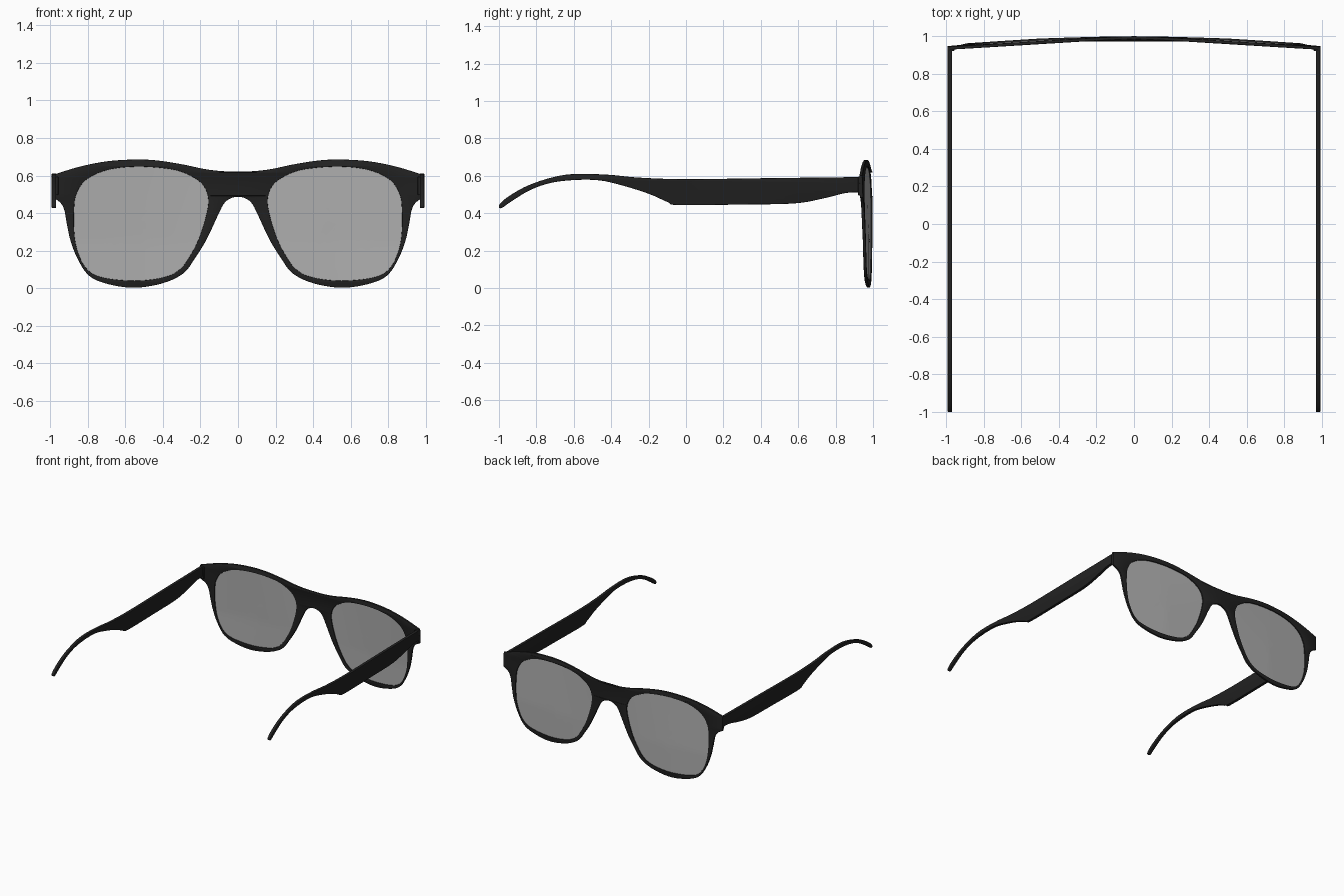
import bpy, bmesh
from mathutils import Vector

if "Cube" in bpy.data.objects:
    bpy.data.objects.remove(bpy.data.objects["Cube"])


def material(name, rgba):
    m = bpy.data.materials.new(name)
    m.diffuse_color = rgba
    m.use_nodes = True
    m.node_tree.nodes["Principled BSDF"].inputs["Base Color"].default_value = m.diffuse_color
    return m


BLACK = material("black_plastic", (0.016, 0.016, 0.016, 1))
TINT = material("tinted_lens", (0.43, 0.43, 0.43, 0.4))


def smooth_loop(pts, n=5):
    """Closed Catmull-Rom loop; a doubled point makes a sharp corner."""
    p = [Vector(q) for q in pts]
    out = []
    for i in range(len(p)):
        a, b, c, d = (p[(i + k) % len(p)] for k in (-1, 0, 1, 2))
        if (c - b).length < 1e-6:
            continue
        for k in range(n):
            t = k / n
            out.append(0.5 * (2 * b + (c - a) * t + (2 * a - 5 * b + 4 * c - d) * t * t
                              + (3 * b - 3 * c + d - a) * t ** 3))
    return out


def bend(x, z):
    """Depth of the curved front at a given x, z."""
    x = abs(x)
    bulge = max(0, min(1, (0.65 - z) / 0.4)) * min(1, x / 0.5)
    return 0.991 - 0.057 * (x / 0.98) ** 1.2 + 0.013 * bulge


def finish(ob, mat):
    ob.data.materials.clear()
    ob.data.materials.append(mat)
    bpy.ops.object.select_all(action='DESELECT')
    ob.select_set(True)
    bpy.context.view_layer.objects.active = ob
    bpy.ops.object.shade_smooth_by_angle(angle=0.7)


def slab(name, loops, half, bevel, place):
    """Filled, bevelled outline turned into a mesh and placed in 3D."""
    cu = bpy.data.curves.new(name, 'CURVE')
    cu.dimensions, cu.fill_mode = '2D', 'BOTH'
    cu.extrude, cu.bevel_depth, cu.bevel_resolution = half - bevel, bevel, 1
    cu.offset = -bevel
    for loop in loops:
        s = cu.splines.new('POLY')
        s.points.add(len(loop) - 1)
        for pt, v in zip(s.points, loop):
            pt.co = (v.x, v.y, 0, 1)
        s.use_cyclic_u = True
    ob = bpy.data.objects.new(name, cu)
    bpy.context.collection.objects.link(ob)
    bpy.ops.object.select_all(action='DESELECT')
    ob.select_set(True)
    bpy.context.view_layer.objects.active = ob
    bpy.ops.object.convert(target='MESH')
    ob = bpy.context.object
    bm = bmesh.new()
    bm.from_mesh(ob.data)
    bmesh.ops.remove_doubles(bm, verts=bm.verts, dist=1e-5)
    for v in bm.verts:
        v.co = place(*v.co)
    bmesh.ops.recalc_face_normals(bm, faces=bm.faces)
    bm.to_mesh(ob.data)
    bm.free()
    finish(ob, BLACK)
    return ob


# Front frame: half outline mirrored, with two lens openings
half = [(0, .62), (.15, .63), (.3, .66), (.43, .68), (.55, .685), (.7, .675), (.85, .645),
        (.993, .60), (.993, .60), (.993, .485), (.993, .485), (.95, .46), (.925, .42),
        (.91, .34), (.89, .25), (.85, .15), (.79, .065), (.69, .022), (.55, .003), (.40, .027),
        (.29, .08), (.229, .16), (.167, .26), (.106, .39), (.075, .45), (.04, .478), (0, .487)]
outline = half + [(-x, z) for x, z in reversed(half[1:-1])]
hole = [(.158, .45), (.18, .54), (.25, .597), (.355, .633), (.54, .647), (.70, .628),
        (.81, .575), (.86, .5), (.872, .42), (.872, .31), (.856, .207), (.81, .11),
        (.73, .06), (.55, .04), (.39, .06), (.305, .105), (.245, .19), (.195, .30)]
holes = {s: smooth_loop([(s * x, z) for x, z in hole]) for s in (1, -1)}
slab("front_frame", [smooth_loop(outline), holes[1], holes[-1]], 0.008, 0.003,
     lambda x, y, z: (x, bend(x, y) + z, y))

# Temple arm profile in y, z
arm = [(.935, .593), (.935, .593), (.5, .588), (0, .582), (-.25, .59), (-.41, .605), (-.58, .61),
       (-.70, .595), (-.84, .55), (-.945, .492), (-.995, .45), (-.998, .428), (-.98, .43),
       (-.945, .455), (-.84, .52), (-.73, .56), (-.6, .577), (-.46, .575), (-.33, .545),
       (-.195, .502), (-.10, .46), (-.04, .443), (.29, .446), (.58, .452), (.74, .48),
       (.85, .507), (.935, .512), (.935, .512)]

for side, label in ((1, "right"), (-1, "left")):
    slab(label + "_temple_arm", [smooth_loop(arm)], 0.012, 0.004,
         lambda x, y, z: (side * 0.979 + z, x, y))

    # Hinge block joining arm and frame
    bpy.ops.mesh.primitive_cube_add(size=1, location=(side * .974, .931, .545))
    block = bpy.context.object
    block.name = label + "_hinge_block"
    block.scale = (.036, .024, .10)
    bpy.ops.object.transform_apply(location=False, rotation=False, scale=True)
    bev = block.modifiers.new("bevel", 'BEVEL')
    bev.width, bev.segments = 0.004, 2
    finish(block, BLACK)

    # Curved lens made of shrinking rings
    bm = bmesh.new()
    centre = Vector((side * .53, .35))
    rings = []
    for k in range(8):
        pts = [centre + (p - centre) * (1.008 - k / 8) for p in holes[side]]
        rings.append([bm.verts.new((p.x, bend(*p), p.y)) for p in pts])
    n = len(rings[0])
    for a, b in zip(rings, rings[1:]):
        for i in range(n):
            j = (i + 1) % n
            bm.faces.new((a[i], a[j], b[j], b[i]))
    mid = bm.verts.new((centre.x, bend(*centre), centre.y))
    for i in range(n):
        bm.faces.new((rings[-1][i], rings[-1][(i + 1) % n], mid))
    bmesh.ops.recalc_face_normals(bm, faces=bm.faces)
    me = bpy.data.meshes.new(label + "_lens")
    bm.to_mesh(me)
    bm.free()
    lens = bpy.data.objects.new(label + "_lens", me)
    bpy.context.collection.objects.link(lens)
    finish(lens, TINT)
